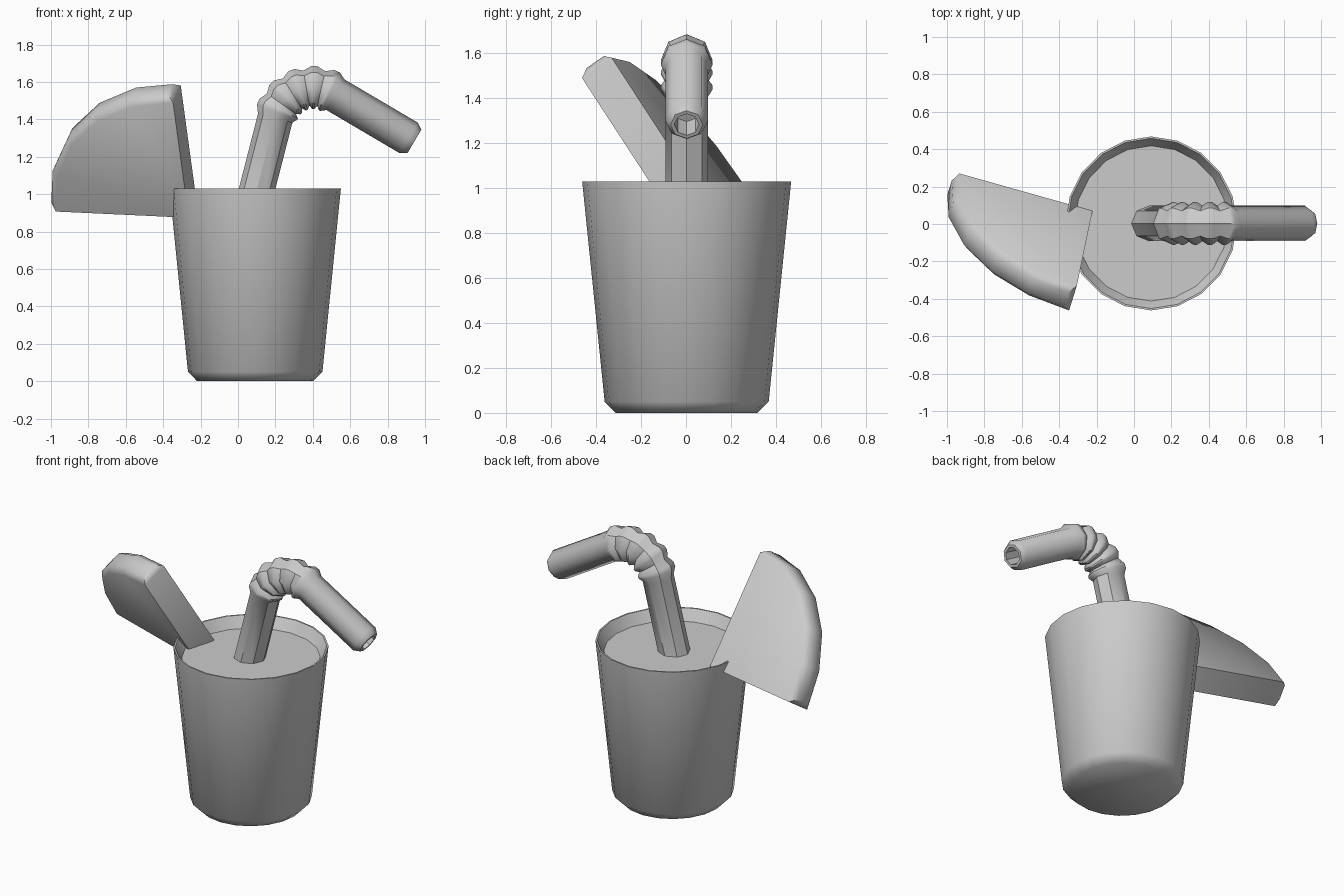
import bpy, bmesh
from math import sin, cos, pi, radians
from mathutils import Vector

if "Cube" in bpy.data.objects:
    bpy.data.objects.remove(bpy.data.objects["Cube"])


def finish(name, bm, angle):
    bmesh.ops.recalc_face_normals(bm, faces=bm.faces)
    me = bpy.data.meshes.new(name)
    bm.to_mesh(me)
    bm.free()
    ob = bpy.data.objects.new(name, me)
    bpy.context.collection.objects.link(ob)
    bpy.ops.object.select_all(action='DESELECT')
    ob.select_set(True)
    bpy.context.view_layer.objects.active = ob
    bpy.ops.object.shade_smooth_by_angle(angle=radians(angle))
    return ob


def loft(name, rings, sides, angle):
    """Skin rings of (centre, axis a, axis b, radius) and cap both ends."""
    bm = bmesh.new()
    loops = []
    for c, a, b, r in rings:
        loops.append([bm.verts.new(c + a * (r * cos(2 * pi * i / sides))
                                   + b * (r * sin(2 * pi * i / sides)))
                      for i in range(sides)])
    for lo, hi in zip(loops, loops[1:]):
        for i in range(sides):
            j = (i + 1) % sides
            bm.faces.new((lo[i], lo[j], hi[j], hi[i]))
    bm.faces.new(loops[0][::-1])
    bm.faces.new(loops[-1])
    return finish(name, bm, angle)


X, Y, Z = Vector((1, 0, 0)), Vector((0, 1, 0)), Vector((0, 0, 1))

# Cup: tapered wall, chamfered foot, drink surface just below the rim
cup = [(0.315, 0), (0.365, 0.05), (0.465, 1.03), (0.455, 1.03), (0.415, 0.96)]
loft("cup", [(Vector((0.092, 0.003, z)), X * 0.985, Y, r) for r, z in cup], 20, 50)

# Straw: straight stem, ridged bend, straight mouthpiece with a hole
bend_c, bend_r = Vector((0.40, 0.003, 1.365)), 0.205


def straw_ring(deg, r, along=0.0):
    """Ring on the bend at an angle, optionally shifted along the tangent."""
    t = radians(deg)
    out = X * cos(t) + Z * sin(t)
    tangent = X * sin(t) - Z * cos(t)
    return (bend_c + out * bend_r + tangent * along, out, Y, r)


rings = [straw_ring(165.6, 0.095, -0.53), straw_ring(165.6, 0.095, -0.01)]
ridges = [156, 133.5, 111, 88.5, 66]
for k, deg in enumerate(ridges):
    rings += [straw_ring(deg + 3, 0.115), straw_ring(deg - 3, 0.115)]
    if k < len(ridges) - 1:
        rings.append(straw_ring(deg - 11.25, 0.095))
rings.append(straw_ring(59.5, 0.095, 0.02))
for r, along in [(0.095, 0.475), (0.072, 0.51), (0.055, 0.51), (0.055, 0.39)]:
    rings.append(straw_ring(59.5, r, along))
loft("straw", rings, 8, 40)

# Fruit wedge: quarter disc slab leaning over the rim
u = Vector((-0.114, -0.544, 0.835)).normalized()
v = Vector((-0.963, 0.25, 0.075))
v = (v - u * v.dot(u)).normalized()
n = u.cross(v)
tip, R, thick = Vector((-0.222, 0.07, 0.965)), 0.775, 0.165
outline = [tip] + [tip + (u * cos(radians(a)) + v * sin(radians(a))) * R
                   for a in range(0, 91, 18)]
bm = bmesh.new()
back = [bm.verts.new(p) for p in outline]
front = [bm.verts.new(p + n * thick) for p in outline]
bm.faces.new(back)
bm.faces.new(front[::-1])
for i in range(len(back)):
    j = (i + 1) % len(back)
    bm.faces.new((back[i], front[i], front[j], back[j]))
bmesh.ops.recalc_face_normals(bm, faces=bm.faces)
# Soften the rind edges and the two outer corners
rind = [bm.edges.get((s[i], s[i + 1])) for s in (back, front) for i in range(1, 6)]
rind += [bm.edges.get((back[i], front[i])) for i in (1, 6)]
bmesh.ops.bevel(bm, geom=rind, offset=0.035, segments=1, affect='EDGES',
                profile=0.5)
finish("fruit_wedge", bm, 50)
